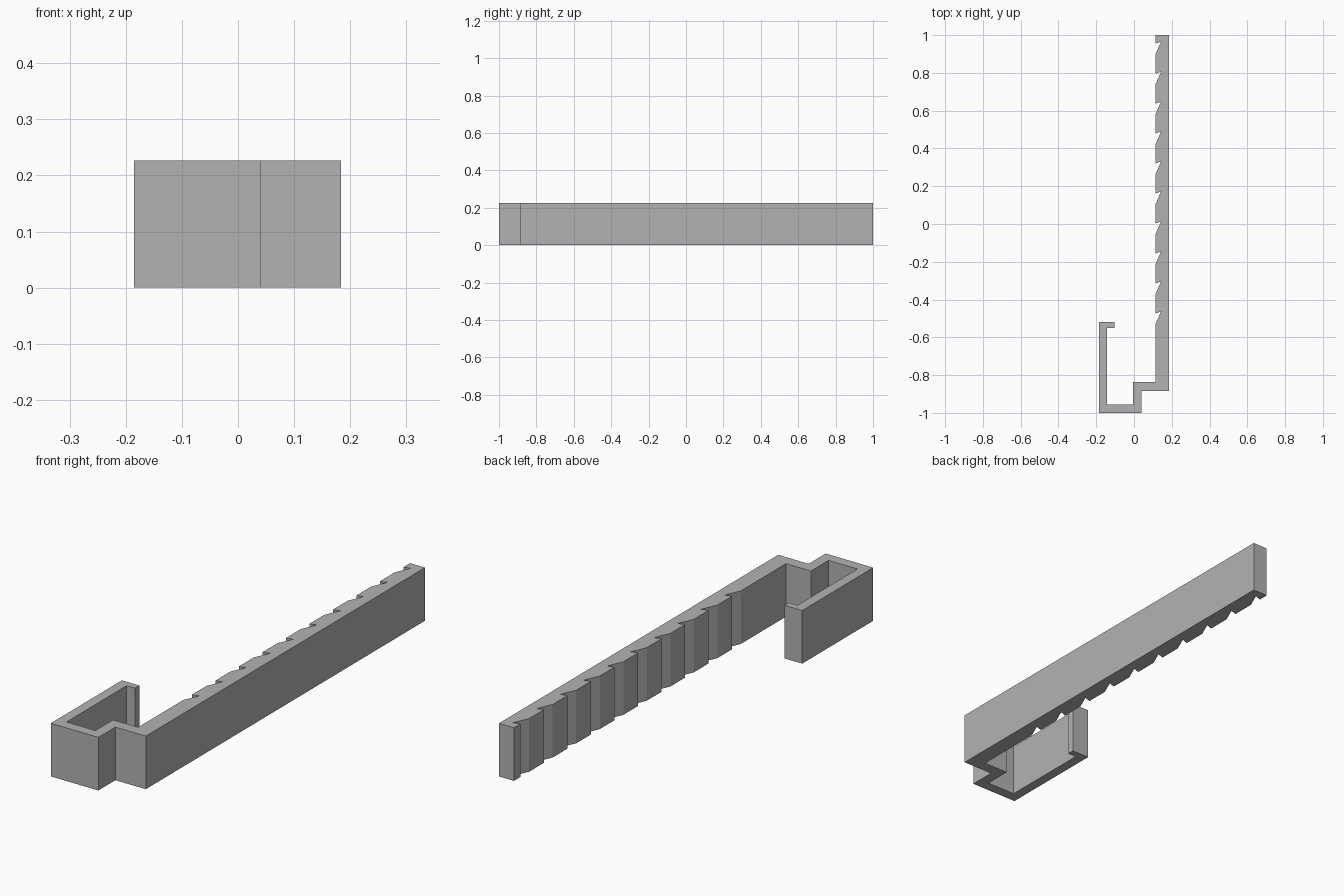
import bpy
import bmesh

cube = bpy.data.objects.get("Cube")
if cube:
    bpy.data.objects.remove(cube, do_unlink=True)

HEIGHT = 0.227
BAR_IN, BAR_OUT = 0.113, 0.184
NOTCH_X = 0.143
NOTCHES, PITCH, FIRST = 10, 0.1587, 0.955

grey = bpy.data.materials.new("plain grey")
grey.use_nodes = True
colour = (0.45, 0.45, 0.45, 1)
grey.diffuse_color = colour
grey.node_tree.nodes["Principled BSDF"].inputs["Base Color"].default_value = colour

# Outer edge: hook lip, around the hook, step and back of the bar
outline = [
    (-0.102, -0.52), (-0.185, -0.52), (-0.185, -1.0), (0.04, -1.0),
    (0.04, -0.885), (BAR_OUT, -0.885), (BAR_OUT, 1.0), (BAR_IN, 1.0),
]

# Slanted teeth along the inner side of the bar
for i in range(NOTCHES):
    y = FIRST - i * PITCH
    outline += [(BAR_IN, y), (NOTCH_X, y + 0.01), (BAR_IN, y - 0.058)]

# Inner edge: step and inside of the hook back to the lip
outline += [
    (BAR_IN, -0.836), (-0.005, -0.836), (-0.005, -0.955),
    (-0.142, -0.955), (-0.142, -0.55), (-0.102, -0.55),
]

# Extrude the profile upward
bm = bmesh.new()
base = bm.faces.new([bm.verts.new((x, y, 0)) for x, y in outline])
top = bmesh.ops.extrude_face_region(bm, geom=[base], use_keep_orig=True)["geom"]
bmesh.ops.translate(bm, vec=(0, 0, HEIGHT),
                    verts=[v for v in top if isinstance(v, bmesh.types.BMVert)])
bmesh.ops.recalc_face_normals(bm, faces=bm.faces)

mesh = bpy.data.meshes.new("notched_hook_bar")
bm.to_mesh(mesh)
bm.free()
mesh.materials.append(grey)
bar = bpy.data.objects.new("notched_hook_bar", mesh)
bpy.context.collection.objects.link(bar)
